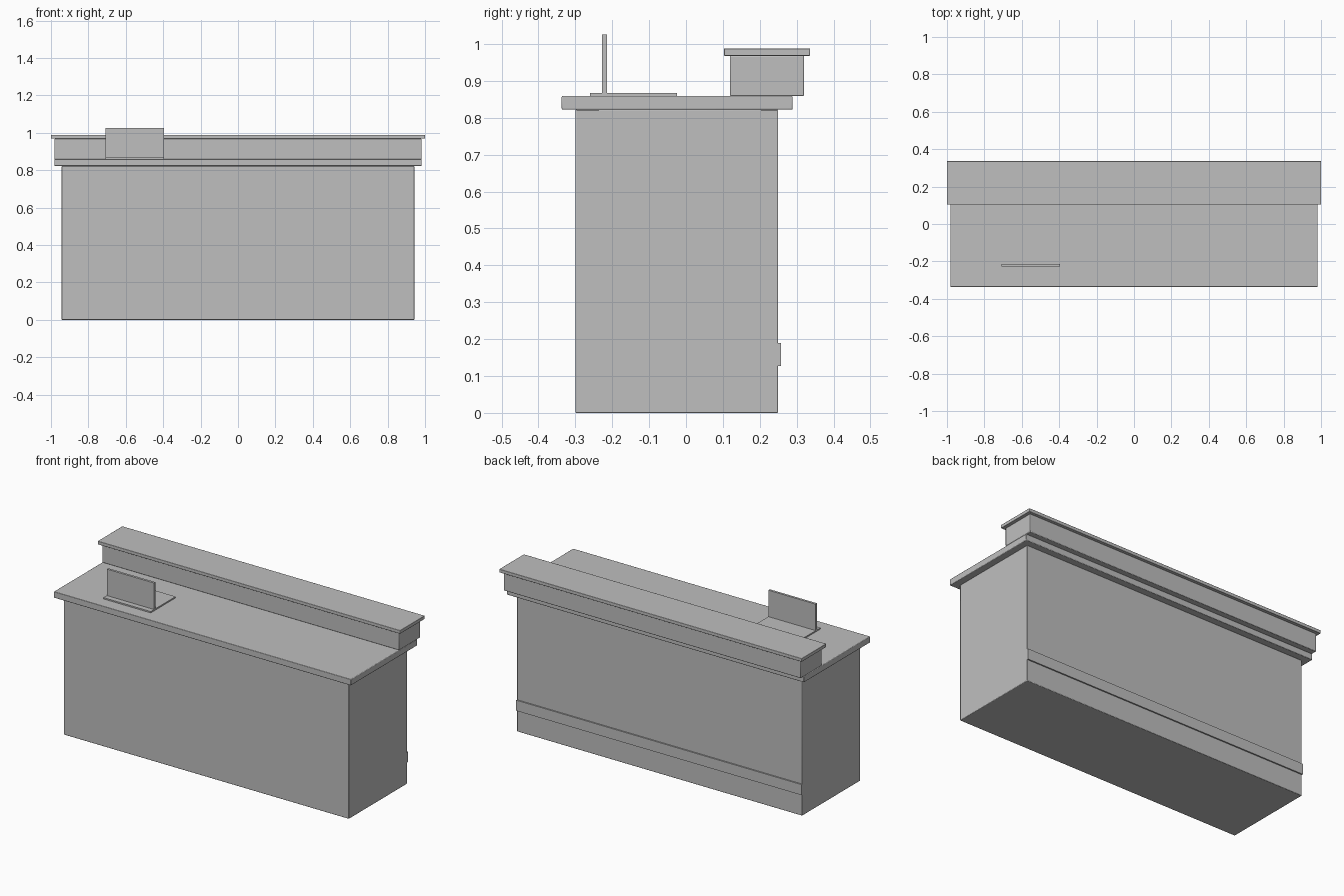
import bpy

old = bpy.data.objects.get("Cube")
if old:
    bpy.data.objects.remove(old, do_unlink=True)

# Single grey finish
GREY = (0.52, 0.52, 0.52, 1.0)
grey = bpy.data.materials.new("plain_grey")
grey.use_nodes = True
grey.diffuse_color = GREY
grey.node_tree.nodes["Principled BSDF"].inputs["Base Color"].default_value = GREY


def box(name, x, y, z, bevel=0.0):
    """Box spanning the given (min, max) ranges, with optional eased edges."""
    spans = (x, y, z)
    bpy.ops.mesh.primitive_cube_add(size=1, location=[(a + b) / 2 for a, b in spans])
    obj = bpy.context.object
    obj.name = name
    obj.scale = [b - a for a, b in spans]
    bpy.ops.object.transform_apply(location=False, rotation=False, scale=True)
    obj.data.materials.append(grey)
    if bevel:
        mod = obj.modifiers.new("eased_edges", "BEVEL")
        mod.width = bevel
        mod.segments = 2
        bpy.ops.object.shade_smooth_by_angle()
    return obj


# Counter body and worktop
box("counter_body", (-0.943, 0.943), (-0.30, 0.25), (0, 0.822), 0.003)
box("worktop", (-0.982, 0.982), (-0.337, 0.289), (0.822, 0.859), 0.003)

# Raised service shelf along the back
box("shelf_riser", (-0.982, 0.982), (0.119, 0.32), (0.859, 0.968), 0.003)
box("service_shelf", (-1, 1), (0.103, 0.336), (0.968, 0.988), 0.002)

# Rail across the back of the body
box("back_rail", (-0.943, 0.943), (0.245, 0.258), (0.127, 0.19))

# Upright screen standing on its base plate
box("screen_base", (-0.708, -0.395), (-0.26, -0.025), (0.857, 0.867))
box("screen_panel", (-0.708, -0.395), (-0.228, -0.214), (0.865, 1.025))
